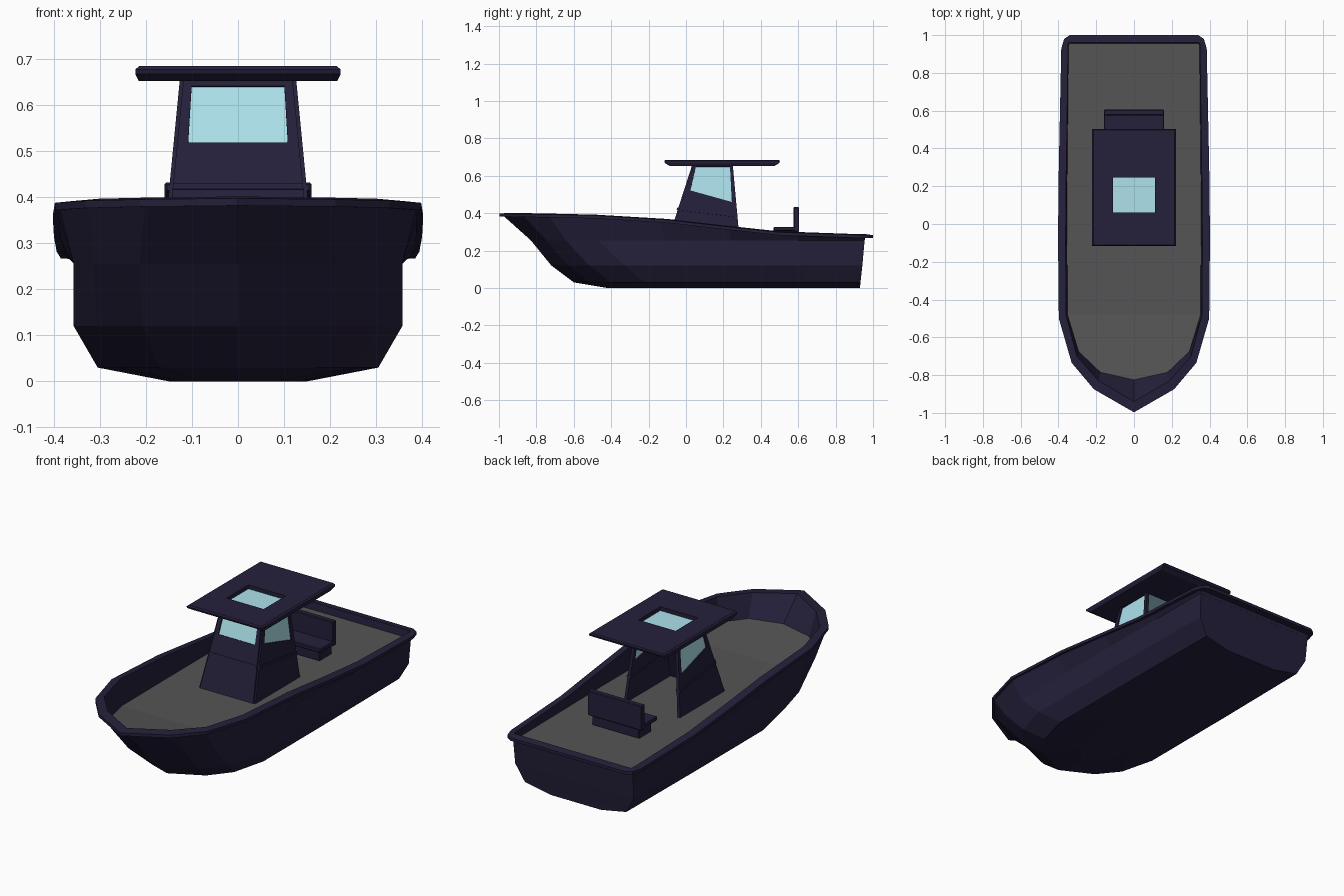
import bpy, bmesh
from mathutils import Vector

if "Cube" in bpy.data.objects:
    bpy.data.objects.remove(bpy.data.objects["Cube"])


def material(name, rgb):
    m = bpy.data.materials.new(name)
    m.diffuse_color = (*rgb, 1)
    m.use_nodes = True
    m.node_tree.nodes["Principled BSDF"].inputs["Base Color"].default_value = m.diffuse_color
    return m


NAVY = material("navy", (0.018, 0.014, 0.043))
GREY = material("deck_grey", (0.09, 0.09, 0.09))
GLASS = material("glass", (0.42, 0.76, 0.84))


def finish(name, bm, mat, thick=0, offset=0):
    bmesh.ops.recalc_face_normals(bm, faces=bm.faces)
    me = bpy.data.meshes.new(name)
    bm.to_mesh(me)
    bm.free()
    me.materials.append(mat)
    ob = bpy.data.objects.new(name, me)
    bpy.context.collection.objects.link(ob)
    if thick:
        mod = ob.modifiers.new("thickness", 'SOLIDIFY')
        mod.thickness, mod.offset = thick, offset
    return ob


def loft(name, rings, mat, cap_end=False, loop=False):
    """Skin a list of closed rings with quads."""
    bm = bmesh.new()
    rows = [[bm.verts.new(p) for p in r] for r in rings]
    pairs = list(zip(rows, rows[1:])) + ([(rows[-1], rows[0])] if loop else [])
    n = len(rows[0])
    for a, b in pairs:
        for i in range(n):
            j = (i + 1) % n
            bm.faces.new((a[i], a[j], b[j], b[i]))
    if cap_end:
        bm.faces.new(rows[-1])
    return finish(name, bm, mat)


def polygon(name, pts, mat, thick=0, offset=0):
    bm = bmesh.new()
    bm.faces.new([bm.verts.new(p) for p in pts])
    return finish(name, bm, mat, thick, offset)


def box(name, x, y0, y1, z0, z1, mat=NAVY):
    rect = [(-x, y0), (x, y0), (x, y1), (-x, y1)]
    bm = bmesh.new()
    lo, hi = ([bm.verts.new((*p, z)) for p in rect] for z in (z0, z1))
    bm.faces.new(lo)
    bm.faces.new(hi)
    for i in range(4):
        j = (i + 1) % 4
        bm.faces.new((lo[i], lo[j], hi[j], hi[i]))
    ob = finish(name, bm, mat)
    ob.modifiers.new("bevel", 'BEVEL').width = 0.004
    return ob


def mirror(half):
    """Half outline from stern corner to bow tip -> full ring."""
    return half + [(-x, y, z) for x, y, z in reversed(half[:-1])]


SHEER = [(-1, .403), (-.5, .393), (-.05, .366), (.3, .322), (.6, .293), (1.01, .287)]


def sheer(y):
    for (a, za), (b, zb) in zip(SHEER, SHEER[1:]):
        if y <= b:
            return za + (zb - za) * (y - a) / (b - a)
    return SHEER[-1][1]


# hull: longitudinal lines from the sheer down to the flat bottom
def hull_line(w_stern, w, stern, start, tip, z, f):
    half = []
    for k in range(5):
        y = stern + (start - stern) * k / 4
        half.append((w_stern + (w - w_stern) * min(1, k / 2), y))
    for s, g in ((.48, f[0]), (.77, f[1]), (1, 0)):
        half.append((w * g, start + (tip - start) * s))
    return mirror([(x, y, z if z is not None else sheer(y) - .018) for x, y in half])


loft("hull", [
    hull_line(.365, .388, .957, -.50, -.975, None, (.83, .52)),
    hull_line(.355, .357, .955, -.47, -.83, .255, (.88, .60)),
    hull_line(.350, .357, .943, -.33, -.72, .12, (.86, .58)),
    hull_line(.300, .305, .933, -.22, -.60, .03, (.85, .56)),
    hull_line(.150, .150, .930, 0, -.42, 0, (.85, .56)),
], NAVY, cap_end=True)

# gunwale rim and inner bulwark
OUTER = [(.34, 1), (.37, .98), (.385, .93), (.394, .5), (.40, .2), (.402, -.1),
         (.398, -.5), (.33, -.735), (.212, -.875), (0, -.997)]
INNER = [(.345, .96), (.349, .95), (.350, .90), (.355, .5), (.36, .2), (.362, -.1),
         (.36, -.48), (.302, -.70), (.188, -.83), (0, -.94)]
DECK = [(.343, .955), (.346, .945), (.347, .90), (.351, .5), (.354, .2), (.354, -.1),
        (.352, -.48), (.293, -.675), (.178, -.785), (0, -.825)]


def rim(outline, dz):
    return mirror([(x, y, sheer(y) + dz) for x, y in outline])


deck_edge = mirror([(x, y, .25 + max(0, -.48 - y) * .1) for x, y in DECK])
loft("gunwale", [rim(INNER, -.02), rim(OUTER, -.021), rim(OUTER, -.005),
                 rim(INNER, 0), deck_edge], NAVY)

# deck
bm = bmesh.new()
vs = [bm.verts.new(p) for p in deck_edge]
n = len(vs)
for i in range(n // 2):
    quad = [vs[i], vs[i + 1], vs[n - 2 - i], vs[n - 1 - i]]
    bm.faces.new(list(dict.fromkeys(quad)))
    if n - 2 - i <= i + 2:
        break
finish("deck", bm, GREY)


# console: tapered walls, open at the back
def wall_point(c, u, v):
    lo, hi = c[0].lerp(c[1], u), c[3].lerp(c[2], u)
    return lo.lerp(hi, v)


def console_wall(side, corners, window, band):
    c = [Vector(p) for p in corners]
    hole = [wall_point(c, *p) for p in window]
    bm = bmesh.new()
    o, h = ([bm.verts.new(p) for p in q] for q in (c, hole))
    for i in range(4):
        j = (i + 1) % 4
        bm.faces.new((o[i], o[j], h[j], h[i]))
    finish(side + "_console_wall", bm, NAVY, .016)
    polygon(side + "_window", hole, GLASS, .004)
    polygon(side + "_trim", [wall_point(c, *p) for p in band], NAVY, .026)


B, T = .25, .66
console_wall("front", [(-.158, -.09, B), (.158, -.09, B), (.118, .042, T), (-.118, .042, T)],
             [(.09, .65), (.91, .65), (.92, .95), (.08, .95)],
             [(0, .40), (1, .40), (1, .43), (0, .43)])
for s, side in ((1, "right"), (-1, "left")):
    console_wall(side, [(s * .158, -.09, B), (s * .158, .287, B),
                        (s * .118, .25, T), (s * .118, .042, T)],
                 [(.10, .66), (.92, .51), (.925, .97), (.07, .97)],
                 [(0, .40), (1, .31), (1, .34), (0, .43)])


# roof with a glazed hatch
def rect(x, y0, y1, z):
    return [(-x, y0, z), (x, y0, z), (x, y1, z), (-x, y1, z)]


loft("roof", [rect(.215, -.11, .498, .685), rect(.223, -.116, .502, .678),
              rect(.223, -.113, .499, .668), rect(.216, -.088, .474, .653),
              rect(.11, .06, .245, .653), rect(.11, .06, .245, .685)], NAVY, loop=True)
polygon("roof_hatch_glass", rect(.112, .058, .247, .662), GLASS, .004)

# stern bench
box("seat_base", .14, .49, .595, .248, .305)
box("seat_cushion", .16, .468, .60, .305, .327)
box("seat_back", .16, .575, .605, .30, .432)
